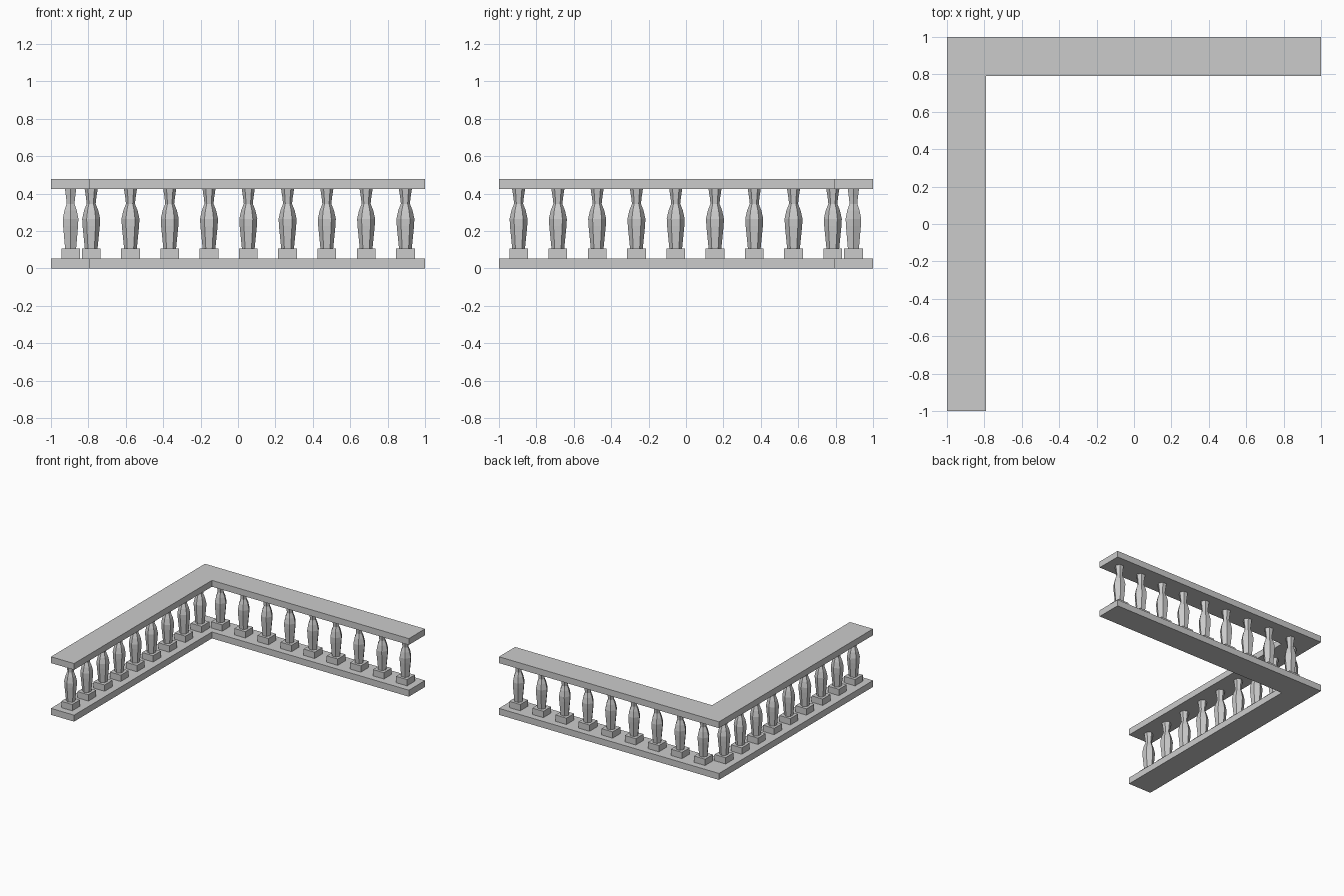
import bpy, bmesh
from math import cos, sin, radians

if "Cube" in bpy.data.objects:
    bpy.data.objects.remove(bpy.data.objects["Cube"])

MID = 0.895    # centre line of each arm, measured from the model centre
STEP = 0.21    # baluster spacing

def make_object(name, bm):
    bmesh.ops.recalc_face_normals(bm, faces=bm.faces)
    mesh = bpy.data.meshes.new(name)
    bm.to_mesh(mesh)
    bm.free()
    obj = bpy.data.objects.new(name, mesh)
    bpy.context.collection.objects.link(obj)
    return obj

# L-shaped slab used for both rails
def rail(name, z0, z1):
    outline = [(-1, -1), (-0.79, -1), (-0.79, 0.79), (1, 0.79), (1, 1), (-1, 1)]
    bm = bmesh.new()
    face = bm.faces.new([bm.verts.new((x, y, z0)) for x, y in outline])
    ext = bmesh.ops.extrude_face_region(bm, geom=[face])
    top = [v for v in ext["geom"] if isinstance(v, bmesh.types.BMVert)]
    bmesh.ops.translate(bm, verts=top, vec=(0, 0, z1 - z0))
    # keep the underside cap so the slab is closed
    bottom = [v for v in bm.verts if abs(v.co.z - z0) < 1e-5]
    if not any(all(v in bottom for v in f.verts) for f in bm.faces):
        bmesh.ops.contextual_create(bm, geom=bottom)
    return make_object(name, bm)

rail("bottom_rail", 0.0, 0.053)
rail("top_rail", 0.425, 0.477)

# Baluster: square plinth with a six-sided turned post (radius, height)
PROFILE = [(0.034, 0.105), (0.046, 0.225), (0.048, 0.265), (0.038, 0.31),
           (0.024, 0.345), (0.028, 0.38), (0.035, 0.426)]

bm = bmesh.new()
plinth = bmesh.ops.create_cube(bm, size=1)["verts"]
bmesh.ops.scale(bm, verts=plinth, vec=(0.1, 0.1, 0.053))
bmesh.ops.translate(bm, verts=plinth, vec=(0, 0, 0.0785))
rings = [[bm.verts.new((r * cos(radians(60 * i)), r * sin(radians(60 * i)), z))
          for i in range(6)] for r, z in PROFILE]
for low, high in zip(rings, rings[1:]):
    for i in range(6):
        j = (i + 1) % 6
        bm.faces.new((low[i], low[j], high[j], high[i]))
bm.faces.new(rings[0])
bm.faces.new(rings[-1])
master = make_object("back_baluster_1", bm)
mesh = master.data
mesh.name = "baluster"

# Nine balusters along each arm, turned to follow it
for k in range(9):
    back = master
    if k:
        back = bpy.data.objects.new(f"back_baluster_{k + 1}", mesh)
        bpy.context.collection.objects.link(back)
    back.location = (MID - STEP * k, MID, 0)
    left = bpy.data.objects.new(f"left_baluster_{k + 1}", mesh)
    bpy.context.collection.objects.link(left)
    left.location = (-MID, -MID + STEP * k, 0)
    left.rotation_euler.z = radians(90)
